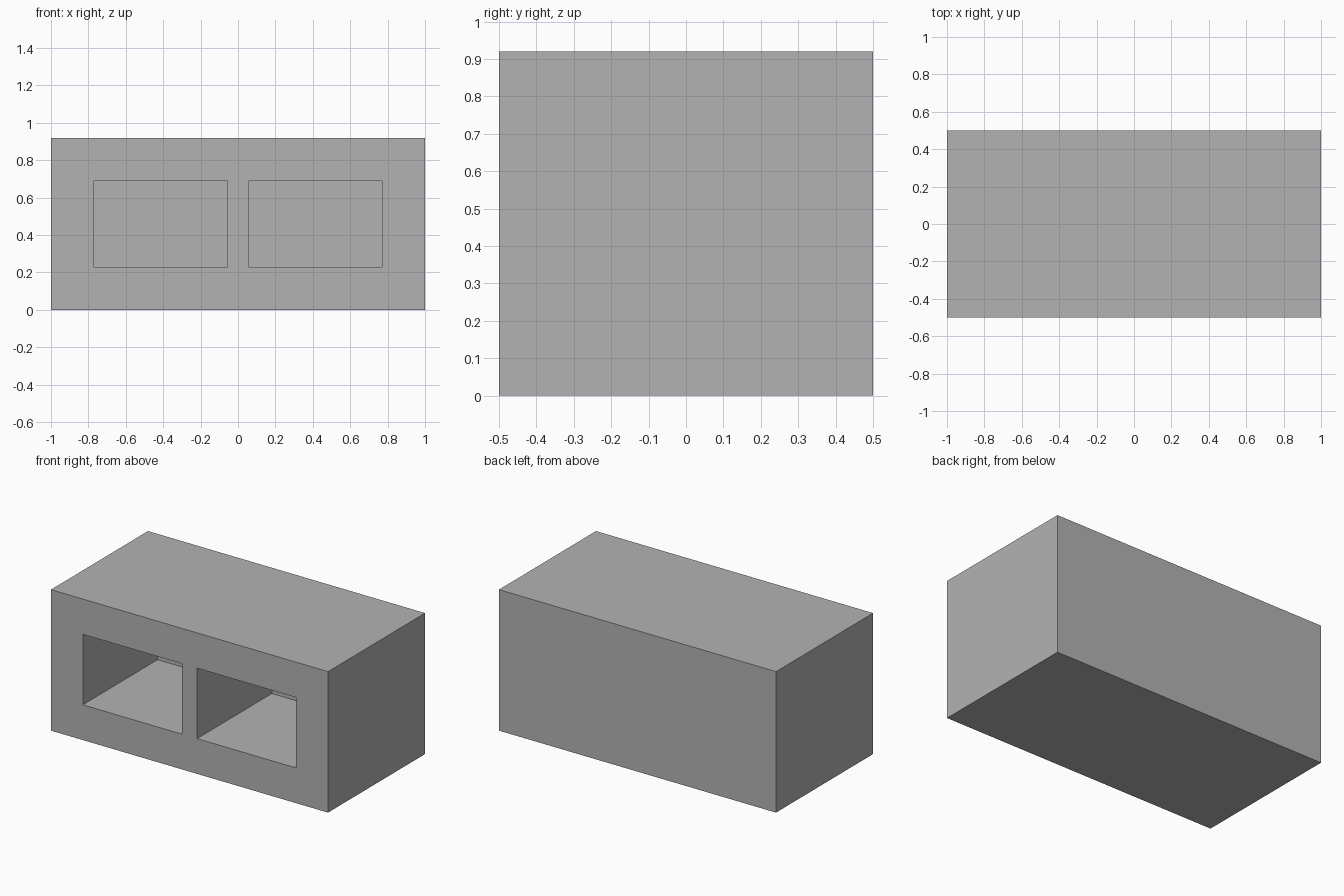
import bpy

default = bpy.data.objects.get("Cube")
if default:
    bpy.data.objects.remove(default, do_unlink=True)

WIDTH, DEPTH, HEIGHT = 2.0, 1.0, 0.92
WALL = 0.23          # thickness around the pockets and behind them
DIVIDER = 0.11       # thickness of the middle wall

grey = bpy.data.materials.new("concrete_grey")
grey.use_nodes = True
colour = (0.45, 0.45, 0.45, 1)
grey.diffuse_color = colour
grey.node_tree.nodes["Principled BSDF"].inputs["Base Color"].default_value = colour


def box(name, low, high):
    """Axis-aligned box between two corners."""
    centre = [(a + b) / 2 for a, b in zip(low, high)]
    bpy.ops.mesh.primitive_cube_add(size=1, location=centre)
    obj = bpy.context.object
    obj.name = name
    obj.scale = [b - a for a, b in zip(low, high)]
    bpy.ops.object.transform_apply(location=True, rotation=False, scale=True)
    obj.data.materials.append(grey)
    return obj


# Solid block
block = box("block", (-WIDTH / 2, -DEPTH / 2, 0), (WIDTH / 2, DEPTH / 2, HEIGHT))

# Two blind pockets, open at the front only
inner, outer = DIVIDER / 2, WIDTH / 2 - WALL
for side, x0, x1 in (("right", -outer, -inner), ("left", inner, outer)):
    cutter = box(side + "_pocket_cutter",
                 (x0, -DEPTH / 2 - 0.1, WALL),
                 (x1, DEPTH / 2 - WALL, HEIGHT - WALL))
    cutter.hide_render = True
    cut = block.modifiers.new(side + "_pocket", 'BOOLEAN')
    cut.operation = 'DIFFERENCE'
    cut.solver = 'EXACT'
    cut.object = cutter
    bpy.context.view_layer.objects.active = block
    bpy.ops.object.modifier_apply(modifier=cut.name)
    bpy.data.objects.remove(cutter, do_unlink=True)
